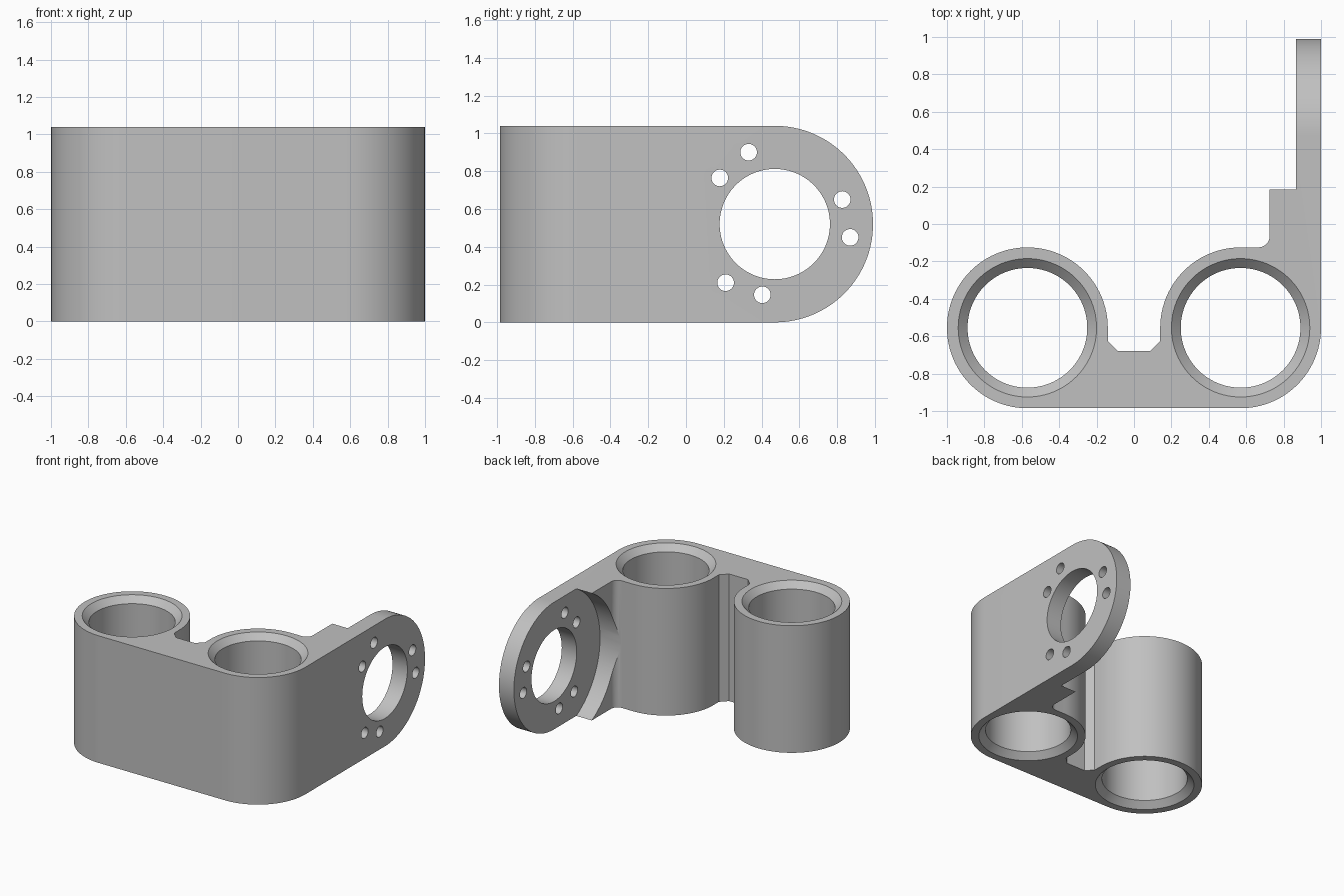
import bpy, bmesh, math
from mathutils import Matrix, Vector

if "Cube" in bpy.data.objects:
    bpy.data.objects.remove(bpy.data.objects["Cube"], do_unlink=True)

H = 1.04                        # bracket height
RING_X, RING_Y, RING_R = 0.57, -0.555, 0.43
FLANGE = Vector((0, 0.47, H / 2))

grey = bpy.data.materials.new("plain grey")
grey.use_nodes = True
grey.diffuse_color = (0.53, 0.53, 0.53, 1)
grey.node_tree.nodes["Principled BSDF"].inputs["Base Color"].default_value = grey.diffuse_color


def arc(cx, cy, r, start, end, steps=24):
    angles = [math.radians(start + (end - start) * i / steps) for i in range(steps + 1)]
    return [(cx + r * math.cos(a), cy + r * math.sin(a)) for a in angles]


def to_object(name, bm):
    bmesh.ops.recalc_face_normals(bm, faces=bm.faces)
    mesh = bpy.data.meshes.new(name)
    bm.to_mesh(mesh)
    bm.free()
    mesh.materials.append(grey)
    obj = bpy.data.objects.new(name, mesh)
    bpy.context.collection.objects.link(obj)
    return obj


def prism(name, points, shift):
    bm = bmesh.new()
    face = bm.faces.new([bm.verts.new(p) for p in points])
    made = bmesh.ops.extrude_face_region(bm, geom=[face])["geom"]
    bmesh.ops.translate(bm, vec=shift, verts=[v for v in made if isinstance(v, bmesh.types.BMVert)])
    return to_object(name, bm)


def rod_x(name, y, z, r, x0, x1, sides=96):
    bm = bmesh.new()
    bmesh.ops.create_cone(bm, cap_ends=True, segments=sides, radius1=r, radius2=r, depth=x1 - x0,
                          matrix=Matrix.Translation(((x0 + x1) / 2, y, z)) @ Matrix.Rotation(math.pi / 2, 4, 'Y'))
    return to_object(name, bm)


def lathe(name, x, y, profile, sides=96):
    bm = bmesh.new()
    loops = [[bm.verts.new((px, py, z)) for px, py in arc(x, y, r, 0, 360, sides)[:-1]]
             for r, z in profile]
    for a, b in zip(loops, loops[1:]):
        for i in range(sides):
            j = (i + 1) % sides
            bm.faces.new((a[i], a[j], b[j], b[i]))
    bm.faces.new(loops[0])
    bm.faces.new(loops[-1])
    return to_object(name, bm)


def combine(obj, tool, operation):
    tool.hide_render = True
    mod = obj.modifiers.new(tool.name, 'BOOLEAN')
    mod.operation, mod.solver, mod.object = operation, 'EXACT', tool
    bpy.context.view_layer.objects.active = obj
    bpy.ops.object.modifier_apply(modifier=mod.name)
    bpy.data.objects.remove(tool, do_unlink=True)


# Plan outline: two rings, joining web, pad and flange
outline = (arc(-RING_X, RING_Y, RING_R, 0, 270, 72)
           + arc(RING_X, RING_Y, RING_R, -90, 0)
           + [(1, 1.2), (0.865, 1.2), (0.865, 0.4), (0.725, 0.4)]
           + arc(0.665, -0.065, 0.06, 0, -90, 8)
           + arc(RING_X, RING_Y, RING_R, 90, 180)
           + [(0.14, -0.625), (0.085, -0.68), (-0.085, -0.68), (-0.14, -0.625)])
body = prism("bracket_body", [(x, y, -0.1) for x, y in outline], (0, 0, H + 0.2))

# Side profile trims the height and rounds the flange end
side = arc(FLANGE.y, FLANGE.z, H / 2, -90, 90, 64) + [(-1.2, H), (-1.2, 0)]
combine(body, prism("side_trim", [(-1.5, y, z) for y, z in side], (3, 0, 0)), 'INTERSECT')

# Round recess around the flange face
combine(body, rod_x("pad_recess", FLANGE.y, FLANGE.z, 0.594, 0.6, 0.865, 128), 'DIFFERENCE')

# Bores with a bevelled mouth at both ends
bore = [(0.42, -0.05), (0.32, 0.05), (0.32, H - 0.05), (0.42, H + 0.05)]
for sign in (-1, 1):
    combine(body, lathe("bore", sign * RING_X, RING_Y, bore), 'DIFFERENCE')

# Flange opening and three pairs of bolt holes
combine(body, rod_x("flange_opening", FLANGE.y, FLANGE.z, 0.292, 0.8, 1.1), 'DIFFERENCE')
for turn in (0, 120, 240):
    for angle, radius in ((-10, 0.405), (20, 0.38)):
        a = math.radians(turn + angle)
        combine(body, rod_x("bolt_hole", FLANGE.y + radius * math.cos(a),
                            FLANGE.z + radius * math.sin(a), 0.044, 0.8, 1.1, 32), 'DIFFERENCE')

# Smooth curved walls, crisp edges
bpy.ops.object.select_all(action='DESELECT')
body.select_set(True)
bpy.context.view_layer.objects.active = body
bpy.ops.object.shade_smooth_by_angle(angle=math.radians(25))
